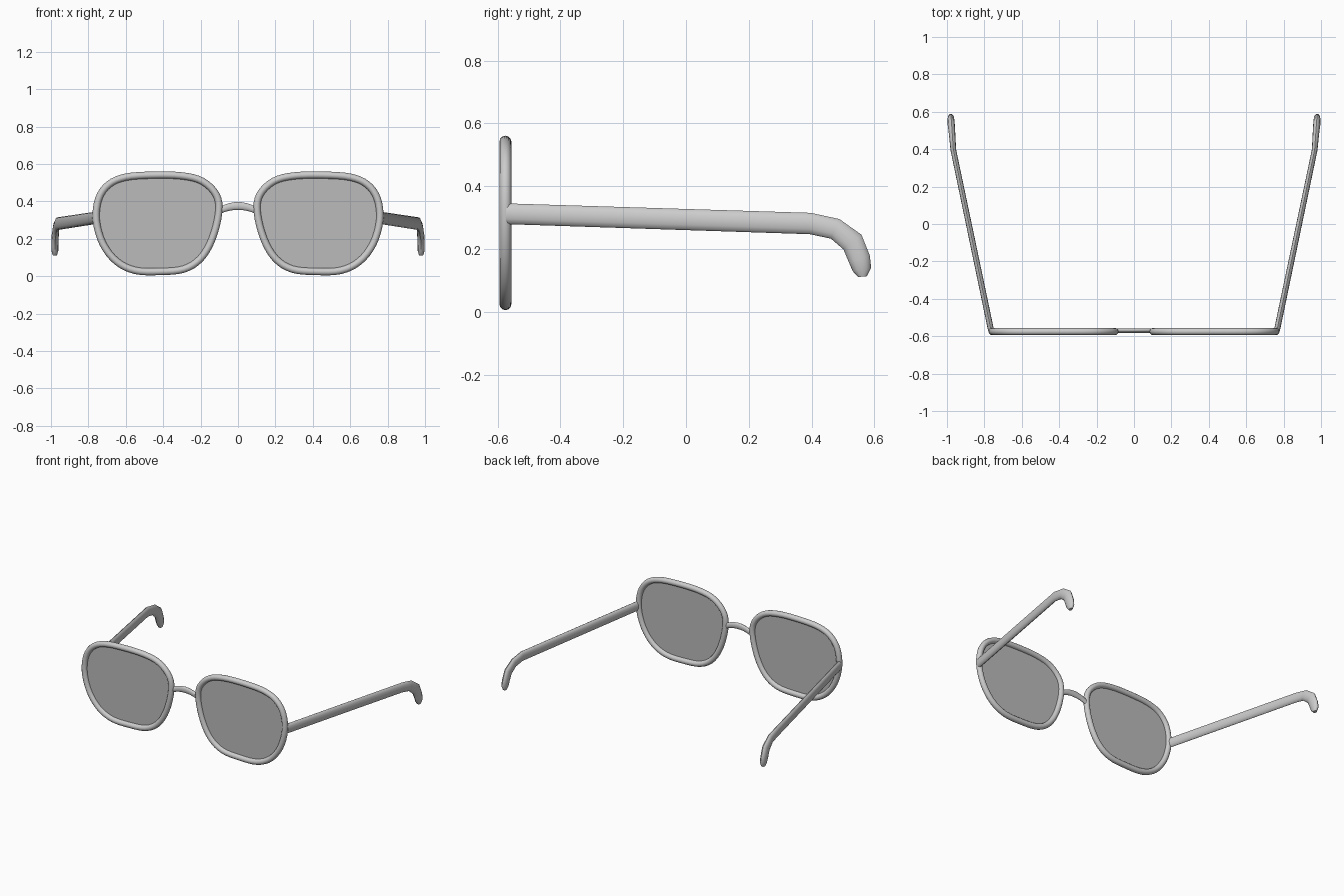
import bpy, bmesh, math
from mathutils import Vector

if "Cube" in bpy.data.objects:
    bpy.data.objects.remove(bpy.data.objects["Cube"])

FRONT_Y = -0.575


def make_object(name, bm, angle=40):
    bmesh.ops.recalc_face_normals(bm, faces=bm.faces)
    mesh = bpy.data.meshes.new(name)
    bm.to_mesh(mesh)
    bm.free()
    ob = bpy.data.objects.new(name, mesh)
    bpy.context.collection.objects.link(ob)
    bpy.ops.object.select_all(action='DESELECT')
    ob.select_set(True)
    bpy.context.view_layer.objects.active = ob
    bpy.ops.object.shade_smooth_by_angle(angle=math.radians(angle))
    return ob


def mirror(ob):
    ob.modifiers.new("Mirror", 'MIRROR').use_axis[0] = True
    return ob


def sweep(name, pts, radii, side, sides=12, closed=False):
    """Elliptical tube along pts; radii = (along side axis, across it) per point."""
    bm = bmesh.new()
    n = len(pts)
    rings = []
    for i, p in enumerate(pts):
        a = pts[(i - 1) % n] if closed else pts[max(i - 1, 0)]
        b = pts[(i + 1) % n] if closed else pts[min(i + 1, n - 1)]
        t = (b - a).normalized()
        u = (side - t * side.dot(t)).normalized()
        v = t.cross(u)
        ra, rb = radii[i]
        rings.append([bm.verts.new(p + u * ra * math.cos(k * math.tau / sides)
                                   + v * rb * math.sin(k * math.tau / sides))
                      for k in range(sides)])
    for i in range(n if closed else n - 1):
        r, s = rings[i], rings[(i + 1) % n]
        for k in range(sides):
            j = (k + 1) % sides
            bm.faces.new((r[k], r[j], s[j], s[k]))
    if not closed:
        bm.faces.new(rings[0])
        bm.faces.new(rings[-1])
    return make_object(name, bm)


def smooth_loop(pts, steps):
    """Closed Catmull-Rom curve through pts."""
    out, n = [], len(pts)
    for i in range(n):
        a, b, c, d = (pts[(i + k) % n] for k in (-1, 0, 1, 2))
        for s in range(steps):
            t = s / steps
            out.append(0.5 * (2 * b + (c - a) * t + (2 * a - 5 * b + 4 * c - d) * t * t
                              + (3 * b - a - 3 * c + d) * t ** 3))
    return out


# lens outline (x, z), right-hand side
outline = [(.46, .541), (.30, .537), (.19, .508), (.116, .435), (.103, .34), (.138, .20),
           (.20, .095), (.29, .038), (.42, .025), (.55, .031), (.65, .080), (.723, .175),
           (.758, .30), (.745, .415), (.69, .492), (.60, .530)]
loop = smooth_loop([Vector((x, FRONT_Y, z)) for x, z in outline], 4)

# rims
mirror(sweep("rim", loop, [(.019, .019)] * len(loop), Vector((0, 1, 0)), 12, True))

# lenses
bm = bmesh.new()
bm.faces.new([bm.verts.new(p) for p in loop])
lens = mirror(make_object("lens", bm))
tint = bpy.data.materials.new("tinted_lens")
tint.diffuse_color = (.5, .5, .5, .7)
tint.use_nodes = True
tint.node_tree.nodes["Principled BSDF"].inputs["Base Color"].default_value = tint.diffuse_color
lens.data.materials.append(tint)

# arched bridge
arch = [Vector((-.1 + .2 * i / 10, FRONT_Y + .004, .376 - .026 * (abs(i - 5) / 5) ** 2))
        for i in range(11)]
sweep("bridge", arch, [(.011, .022 - .005 * abs(i - 5) / 5) for i in range(11)],
      Vector((0, 1, 0)))

# temple arms with hooked ear tips
arm = [(.764, -.570, .312), (.966, .396, .281), (.972, .475, .264), (.977, .530, .222),
       (.979, .552, .168), (.979, .560, .135), (.979, .562, .112)]
size = [(.016, .033), (.015, .034), (.017, .034), (.019, .037), (.019, .035),
        (.018, .030), (.011, .014)]
mirror(sweep("temple_arm", [Vector(p) for p in arm], size, Vector((1, 0, 0))))
